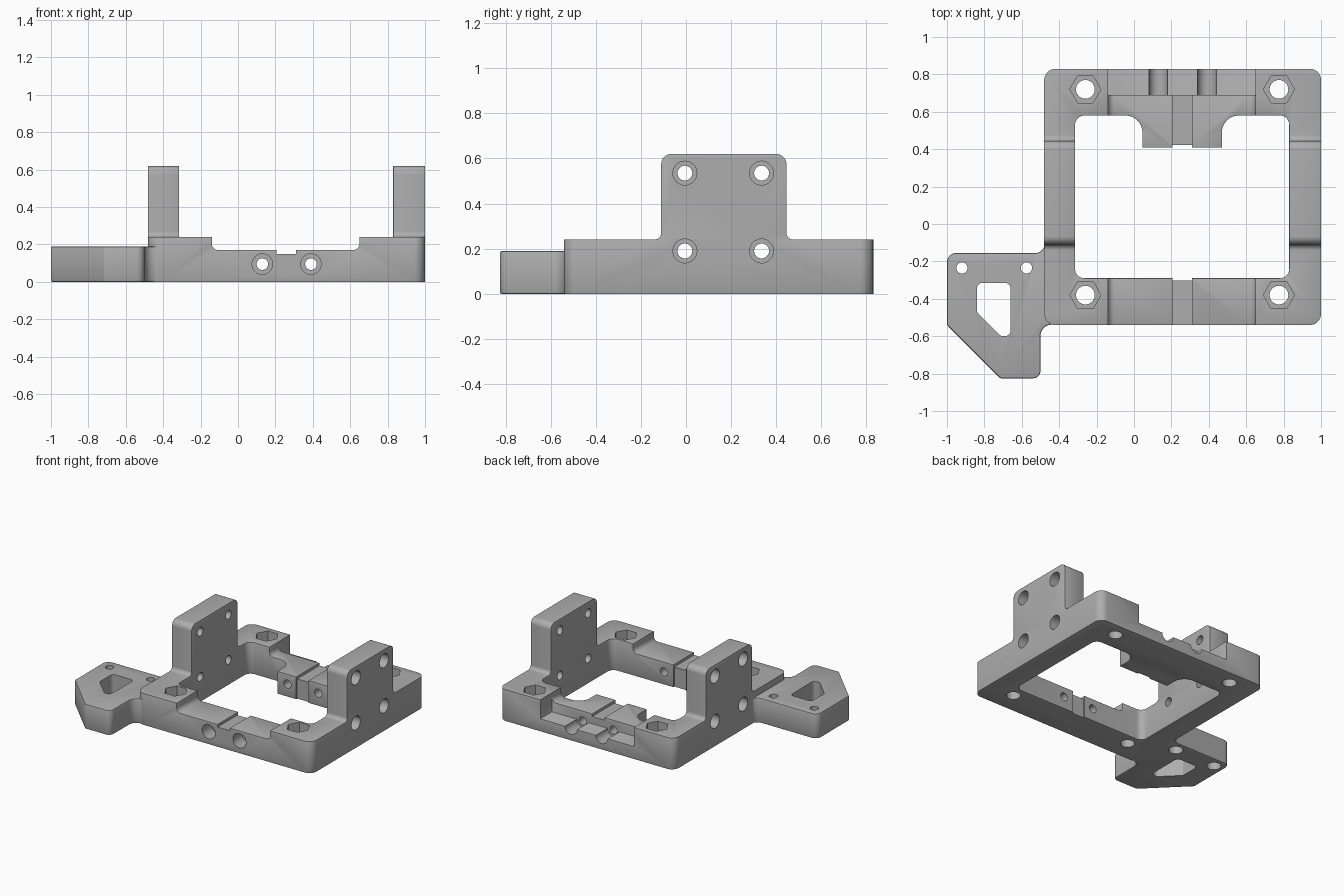
import bpy, bmesh, math
from mathutils import Vector

cube = bpy.data.objects.get("Cube")
if cube:
    bpy.data.objects.remove(cube, do_unlink=True)

metal = bpy.data.materials.new("plain grey")
metal.use_nodes = True
GREY = (0.42, 0.42, 0.42, 1)
metal.diffuse_color = GREY
metal.node_tree.nodes["Principled BSDF"].inputs["Base Color"].default_value = GREY


def rounded(points, steps=8):
    """Outline from (u, v[, radius]) corners, with filleted corners."""
    out = []
    for i, p in enumerate(points):
        corner = Vector(p[:2])
        if len(p) < 3:
            out.append(corner)
            continue
        a = (Vector(points[i - 1][:2]) - corner).normalized()
        b = (Vector(points[(i + 1) % len(points)][:2]) - corner).normalized()
        r, half = p[2], a.angle(b) / 2
        centre = corner + (a + b).normalized() * r / math.sin(half)
        s = (corner + a * r / math.tan(half) - centre).normalized()
        e = (corner + b * r / math.tan(half) - centre).normalized()
        out += [centre + s.slerp(e, k / steps) * r for k in range(steps + 1)]
    return out


def prism(name, outline, lo, hi, axis="z"):
    """Extrude a 2D outline along an axis between lo and hi."""
    place = {"x": lambda p, w: (w, p[0], p[1]),
             "y": lambda p, w: (p[0], w, p[1]),
             "z": lambda p, w: (p[0], p[1], w)}[axis]
    bm = bmesh.new()
    low = [bm.verts.new(place(p, lo)) for p in outline]
    high = [bm.verts.new(place(p, hi)) for p in outline]
    bm.faces.new(low)
    bm.faces.new(high)
    for i in range(len(low)):
        bm.faces.new((low[i - 1], low[i], high[i], high[i - 1]))
    bmesh.ops.recalc_face_normals(bm, faces=bm.faces)
    mesh = bpy.data.meshes.new(name)
    bm.to_mesh(mesh)
    bm.free()
    mesh.materials.append(metal)
    obj = bpy.data.objects.new(name, mesh)
    bpy.context.collection.objects.link(obj)
    return obj


def rect(u0, u1, v0, v1):
    return [(u0, v0), (u1, v0), (u1, v1), (u0, v1)]


def ring(u, v, r, n=32):
    return [(u + r * math.cos(math.tau * k / n), v + r * math.sin(math.tau * k / n))
            for k in range(n)]


def apply(obj, mod):
    bpy.context.view_layer.objects.active = obj
    bpy.ops.object.modifier_apply(modifier=mod.name)


def combine(obj, other, operation="DIFFERENCE"):
    mod = obj.modifiers.new("cut", "BOOLEAN")
    mod.operation, mod.solver, mod.object = operation, "EXACT", other
    apply(obj, mod)
    bpy.data.objects.remove(other, do_unlink=True)


def cut(obj, outline, lo, hi, axis="z"):
    combine(obj, prism("cutter", outline, lo, hi, axis))


def soften(obj, width=0.01):
    mod = obj.modifiers.new("soft edges", "BEVEL")
    mod.width, mod.segments = width, 2
    mod.limit_method, mod.angle_limit = "ANGLE", math.radians(40)
    apply(obj, mod)


# Frame: plan outline intersected with the side profile of the two upright walls
R = 0.06
frame = prism("mounting_frame", rounded(
    [(-0.48, -0.54, R), (1, -0.54, R), (1, 0.83, R), (-0.48, 0.83, R)]), 0, 0.8)
side = rounded([(-1, -0.1), (1, -0.1), (1, 0.24), (0.445, 0.24, 0.03), (0.445, 0.62, 0.045),
                (-0.11, 0.62, 0.045), (-0.11, 0.24, 0.03), (-1, 0.24)])
combine(frame, prism("side_profile", side, -0.6, 1.1, "x"), "INTERSECT")

# Central opening with the tab left standing at the back
cut(frame, rounded([(-0.315, -0.29, 0.05), (0.83, -0.29, 0.05), (0.83, 0.58, 0.05),
                    (0.47, 0.58, 0.09), (0.47, 0.41), (0.045, 0.41),
                    (0.045, 0.58, 0.09), (-0.315, 0.58, 0.05)]), -0.1, 0.9)

# Lowered middle of the front and back bars, and the rear ledge
cut(frame, rounded([(-0.14, 0.17, 0.035), (0.65, 0.17, 0.035), (0.65, 0.9), (-0.14, 0.9)]),
    -0.7, 1, "y")
cut(frame, rect(-0.14, 0.65, 0.69, 1), 0.095, 0.5)
soften(frame)

# Side bracket with its cut-off corner and window
bracket = prism("side_bracket", rounded(
    [(-1, -0.155, 0.05), (-0.478, -0.155, 0.05), (-0.478, -0.09), (-0.4, -0.09),
     (-0.4, -0.538), (-0.5, -0.538, 0.06), (-0.5, -0.825, 0.04), (-0.715, -0.825, 0.02),
     (-1, -0.54, 0.02)]), 0, 0.19)
soften(bracket, 0.008)
cut(bracket, rounded([(-0.84, -0.315, 0.03), (-0.66, -0.315, 0.03), (-0.66, -0.6, 0.03),
                      (-0.71, -0.6, 0.02), (-0.84, -0.47, 0.02)]), -0.1, 0.4)
for x in (-0.92, -0.575):
    cut(bracket, ring(x, -0.235, 0.03), -0.1, 0.4)
    cut(bracket, ring(x, -0.235, 0.05), -0.1, 0.08)
combine(frame, bracket, "UNION")

# Centre grooves over the bars and down their inner faces
cut(frame, rect(0.205, 0.31, 0.15, 0.4), -0.7, 0.75, "y")
cut(frame, rect(0.205, 0.31, -0.302, 0.422), -0.1, 0.4)

# Lengthwise screw holes: front counterbores and rear half-round channels
for x in (0.13, 0.39):
    cut(frame, ring(x, 0.095, 0.031), -0.7, 1, "y")
    cut(frame, ring(x, 0.095, 0.055), -0.7, -0.43, "y")
    cut(frame, ring(x, 0.095, 0.05), 0.69, 1, "y")

# Corner bolt holes with hexagonal nut pockets
for x in (-0.26, 0.775):
    for y in (-0.38, 0.72):
        cut(frame, ring(x, y, 0.05), -0.1, 0.4)
        cut(frame, ring(x, y, 0.083, 6), 0.14, 0.4)

# Wall screw holes, counterbored from outside
for y in (-0.005, 0.335):
    for z in (0.19, 0.535):
        cut(frame, ring(y, z, 0.033), -0.6, 1.1, "x")
        cut(frame, ring(y, z, 0.053), -0.6, -0.4, "x")
        cut(frame, ring(y, z, 0.053), 0.92, 1.1, "x")

bpy.ops.object.select_all(action="DESELECT")
frame.select_set(True)
bpy.context.view_layer.objects.active = frame
bpy.ops.object.shade_smooth_by_angle(angle=math.radians(30))
